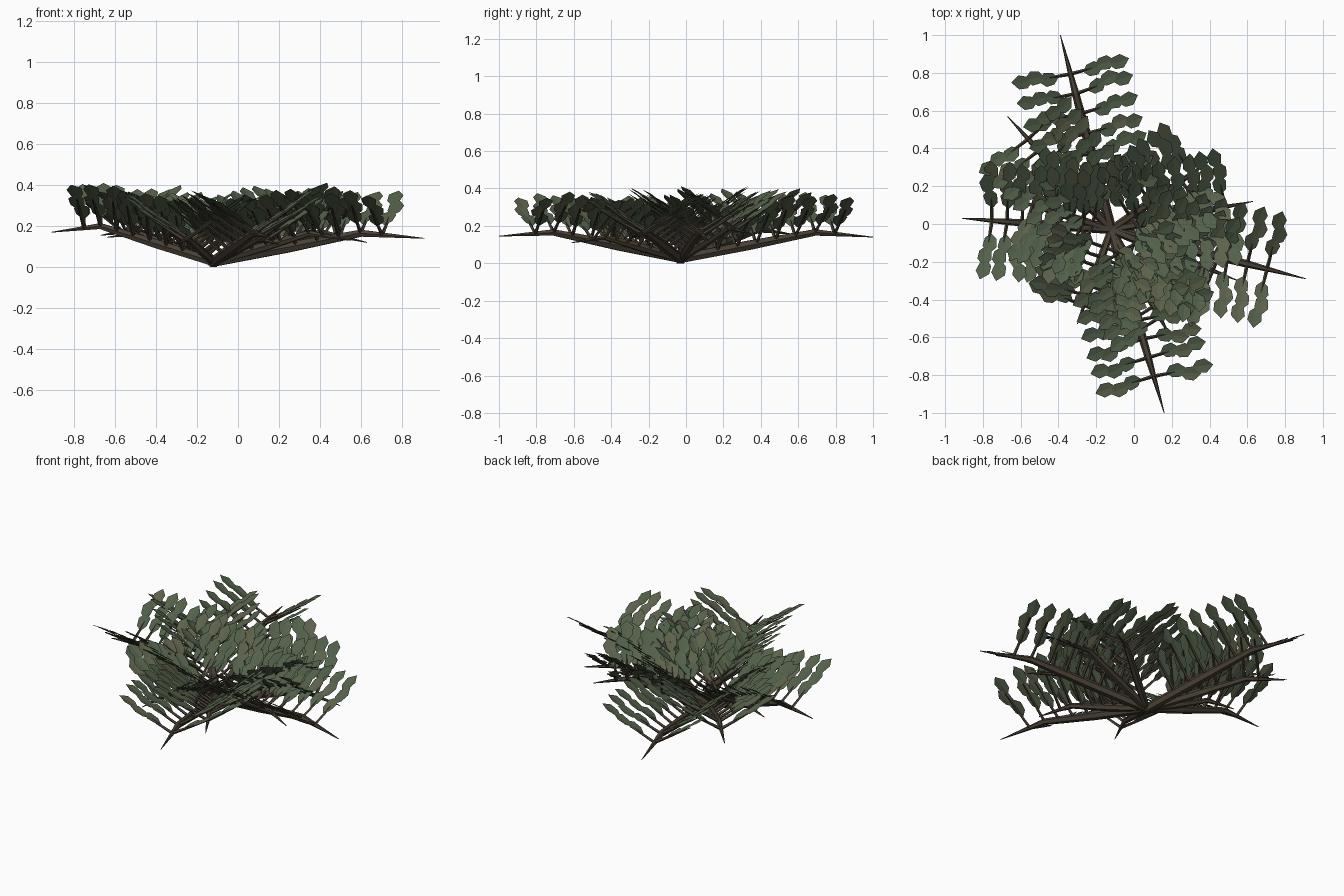
import bpy, bmesh, math, random
from mathutils import Vector

if "Cube" in bpy.data.objects:
    bpy.data.objects.remove(bpy.data.objects["Cube"])

random.seed(4)
BASE = Vector((-0.12, -0.03, 0.025))


def material(name, col):
    m = bpy.data.materials.new(name)
    m.diffuse_color = (*col, 1)
    m.use_nodes = True
    m.node_tree.nodes["Principled BSDF"].inputs["Base Color"].default_value = m.diffuse_color
    return m


bark = material("bark", (0.066, 0.052, 0.036))
greens = [material("leaf_green", (0.088, 0.118, 0.068)),
          material("leaf_dark_green", (0.08, 0.11, 0.066)),
          material("leaf_olive", (0.108, 0.122, 0.07))]


def tube(bm, pts, radii, sides):
    """Tapered faceted tube through points, capped at both ends."""
    rings = []
    for i, (p, r) in enumerate(zip(pts, radii)):
        d = (pts[min(i + 1, len(pts) - 1)] - pts[max(i - 1, 0)]).normalized()
        u = d.cross(Vector((0, 0, 1))).normalized()
        v = u.cross(d)
        rings.append([bm.verts.new(p + r * (u * math.cos(a) + v * math.sin(a)))
                      for a in (2 * math.pi * k / sides for k in range(sides))])
    for a, b in zip(rings, rings[1:]):
        for k in range(sides):
            n = (k + 1) % sides
            bm.faces.new((a[k], b[k], b[n], a[n]))
    bm.faces.new(rings[0])
    bm.faces.new(rings[-1][::-1])
    bmesh.ops.recalc_face_normals(bm, faces=bm.faces)


def leaf(bm, p, d, side, length, width):
    """Pointed leaf of two halves, slightly folded along the midrib."""
    n = side.cross(d).normalized()
    if n.z < 0:
        n = -n
    root, tip = bm.verts.new(p), bm.verts.new(p + d * length)
    mat = random.choice((0, 0, 1, 2))
    for s in (-1, 1):
        a = bm.verts.new(p + d * length * 0.25 + side * s * width * 0.42 + n * 0.004)
        b = bm.verts.new(p + d * length * 0.66 + side * s * width * 0.5 + n * 0.005)
        f = bm.faces.new((root, a, b, tip))
        f.normal_update()
        if f.normal.z < 0:
            f.normal_flip()
        f.material_index = mat


def finish(bm, name, mats):
    me = bpy.data.meshes.new(name)
    bm.to_mesh(me)
    bm.free()
    for m in mats:
        me.materials.append(m)
    bpy.context.collection.objects.link(bpy.data.objects.new(name, me))


# Branches: tip x, tip y, knee height, tip height
branches = [(-0.39, 1.0, 0.165, 0.14), (0.91, -0.29, 0.165, 0.14),
            (0.16, -1.0, 0.165, 0.145), (-0.91, 0.03, 0.20, 0.17),
            (-0.67, 0.57, 0.18, 0.155), (0.63, 0.12, 0.17, 0.12),
            (-0.30, -0.53, 0.14, 0.11), (0.55, -0.30, 0.165, 0.13),
            (0.41, 0.34, 0.19, 0.16), (0.20, -0.61, 0.14, 0.11),
            (-0.64, 0.13, 0.165, 0.145)]

for i, (tx, ty, kz, tz) in enumerate(branches, 1):
    root = Vector((BASE.x, BASE.y, 0))
    flat = Vector((tx, ty, 0)) - root
    L = flat.length
    d = flat / L
    perp = Vector((-d.y, d.x, 0))

    def at(t):
        """Point on the branch at fraction t."""
        z = BASE.z + (kz - BASE.z) * t / 0.7 if t < 0.7 else kz + (tz - kz) * (t - 0.7) / 0.3
        return root + flat * t + Vector((0, 0, z))

    k = 0.5 + 0.5 * L
    bm = bmesh.new()
    tube(bm, [at(0), at(0.35), at(0.7), at(1)], [0.026 * k, 0.028 * k, 0.019 * k, 0.002], 6)
    finish(bm, f"branch_{i}", [bark])

    # Pairs of rising twigs, each with a chain of three leaves
    tw, lv = bmesh.new(), bmesh.new()
    for j in range(7):
        t = 0.80 - 0.102 * j
        p = at(t)
        for s in (-1, 1):
            rise = 0.19 + 0.01 * j + random.uniform(-0.012, 0.015)
            run = perp * s * 0.30 + d * random.uniform(0.0, 0.03)
            end = run + Vector((0, 0, rise))
            low = Vector((0, 0, -0.012))
            tube(tw, [p, p + end * 0.28 + low * 0.4, p + end * 0.75 + low], [0.01, 0.008, 0.003], 4)
            e = end.normalized()
            for c, start in enumerate((0.23, 0.46, 0.70)):
                zig = d * (0.011 if c % 2 else -0.008)
                axis = (e + d * random.uniform(-0.05, 0.2)).normalized()
                side = (d - axis * d.dot(axis)).normalized()
                leaf(lv, p + end * start + zig, axis, side, 0.13, 0.075)
    finish(tw, f"twigs_{i}", [bark])
    finish(lv, f"leaves_{i}", greens)

# Root crown where the branches meet
bm = bmesh.new()
bmesh.ops.create_cone(bm, cap_ends=True, segments=6, radius1=0.02, radius2=0.03, depth=0.04)
bmesh.ops.translate(bm, verts=bm.verts, vec=(BASE.x, BASE.y, 0.02))
finish(bm, "root_crown", [bark])
